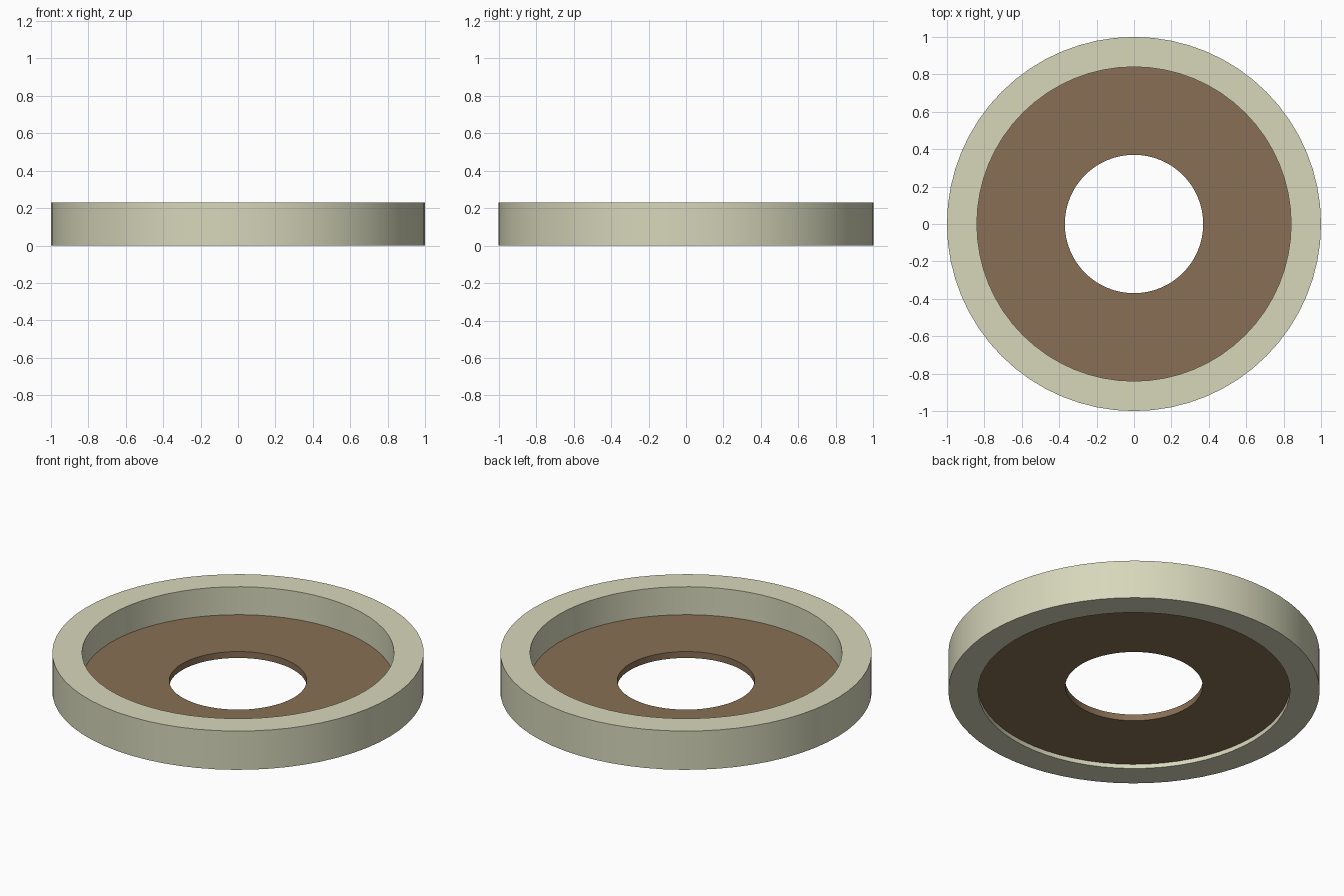
import bpy, bmesh, math

if "Cube" in bpy.data.objects:
    bpy.data.objects.remove(bpy.data.objects["Cube"])

SIDES = 64


def material(name, colour):
    mat = bpy.data.materials.new(name)
    mat.diffuse_color = (*colour, 1)
    mat.use_nodes = True
    mat.node_tree.nodes["Principled BSDF"].inputs["Base Color"].default_value = mat.diffuse_color
    return mat


def ring(name, inner, outer, bottom, top, mat):
    # Sweep a rectangular section round the z axis
    bm = bmesh.new()
    section = [(inner, bottom), (outer, bottom), (outer, top), (inner, top)]
    loops = []
    for i in range(SIDES):
        a = 2 * math.pi * i / SIDES
        loops.append([bm.verts.new((r * math.cos(a), r * math.sin(a), z))
                      for r, z in section])
    for i in range(SIDES):
        here, there = loops[i], loops[(i + 1) % SIDES]
        for j in range(4):
            k = (j + 1) % 4
            bm.faces.new((here[j], there[j], there[k], here[k]))
    bmesh.ops.recalc_face_normals(bm, faces=bm.faces)
    mesh = bpy.data.meshes.new(name)
    bm.to_mesh(mesh)
    bm.free()
    mesh.materials.append(mat)
    obj = bpy.data.objects.new(name, mesh)
    bpy.context.collection.objects.link(obj)
    bpy.ops.object.select_all(action='DESELECT')
    obj.select_set(True)
    bpy.context.view_layer.objects.active = obj
    bpy.ops.object.shade_smooth_by_angle(angle=math.radians(30))
    return obj


# Tall pale outer rim
ring("outer_rim", 0.84, 1.0, 0.0, 0.23, material("cream", (0.68, 0.68, 0.50)))

# Thin brown plate with a central hole, set just above the rim's underside
ring("inner_plate", 0.37, 0.84, 0.026, 0.064, material("brown", (0.25, 0.16, 0.09)))
